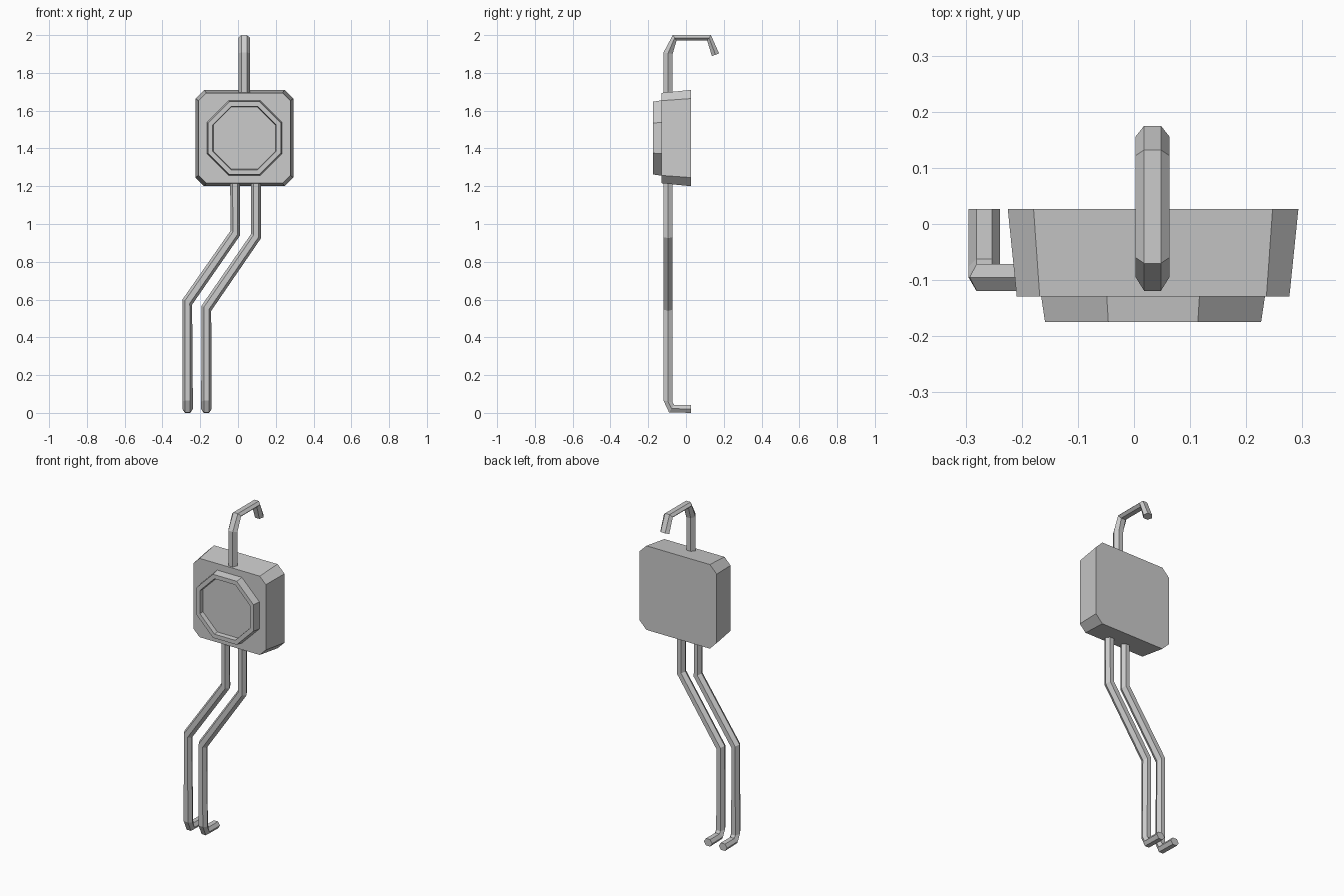
import bpy, bmesh, math
from mathutils import Vector as V

if "Cube" in bpy.data.objects:
    bpy.data.objects.remove(bpy.data.objects["Cube"])


def loft(name, rings):
    """Skin a list of equal-sized point rings and cap both ends."""
    bm = bmesh.new()
    vs = [[bm.verts.new(p) for p in r] for r in rings]
    n = len(vs[0])
    for a, b in zip(vs, vs[1:]):
        for i in range(n):
            j = (i + 1) % n
            bm.faces.new((a[i], a[j], b[j], b[i]))
    bm.faces.new(vs[0])
    bm.faces.new(vs[-1])
    bmesh.ops.recalc_face_normals(bm, faces=bm.faces)
    me = bpy.data.meshes.new(name)
    bm.to_mesh(me)
    bm.free()
    ob = bpy.data.objects.new(name, me)
    bpy.context.collection.objects.link(ob)
    return ob


def hexagon(c, u, v):
    """Hexagonal pipe section: corners along u, flats along v."""
    c, u, v = V(c), V(u), V(v)
    return [c + u, c + u / 2 + v, c - u / 2 + v, c - u, c - u / 2 - v, c + u / 2 - v]


def side_section(x, r, outer, inner):
    """Pipe section bending in the y-z plane, from outer and inner points."""
    o, i = V((x, *outer)), V((x, *inner))
    return hexagon((o + i) / 2, (r, 0, 0), (o - i) / 2)


def front_section(left, right):
    """Pipe section bending in the x-z plane, from left and right points."""
    l, r = V((left[0], -0.095, left[1])), V((right[0], -0.095, right[1]))
    return hexagon((l + r) / 2, (r - l) / 2, (0, -0.024, 0))


CX, CZ = 0.034, 1.455


def chamfered(y, w, h, c):
    pts = [(w, h - c), (w - c, h), (c - w, h), (-w, h - c),
           (-w, c - h), (c - w, -h), (w - c, -h), (w, c - h)]
    return [(CX + x, y, CZ + z) for x, z in pts]


def octagon(y, a):
    return chamfered(y, a, a, a * (1 - math.tan(math.pi / 8)))


# tapered casing with chamfered corners
loft("casing", [chamfered(0.027, 0.259, 0.255, 0.046),
                chamfered(-0.129, 0.243, 0.239, 0.041)])

# octagonal dial with raised rim and recessed face
loft("dial", [octagon(-0.125, 0.2), octagon(-0.175, 0.1925),
              octagon(-0.175, 0.168), octagon(-0.148, 0.165)])

# bent pipe on top
hook = [((-0.119, 1.66), (-0.071, 1.66)), ((-0.119, 1.908), (-0.071, 1.9)),
        ((-0.07, 2.0), (-0.05, 1.971)), ((0.132, 2.0), (0.112, 1.971)),
        ((0.175, 1.903), (0.137, 1.889))]
loft("top_pipe", [side_section(0.033, 0.03, o, i) for o, i in hook])

# two cranked pipes below, each ending in a foot turned to the back
foot = [((-0.119, 0.065), (-0.071, 0.056)), ((-0.09, 0.003), (-0.062, 0.042)),
        ((0.027, 0.0), (0.027, 0.042))]
cranks = {
    "left_pipe": (-0.267, [((-0.042, 1.24), (0.01, 1.24)), ((-0.039, 0.965), (0.01, 0.938)),
                           ((-0.293, 0.602), (-0.243, 0.573))]),
    "right_pipe": (-0.167, [((0.069, 1.24), (0.123, 1.24)), ((0.07, 0.948), (0.122, 0.925)),
                            ((-0.193, 0.567), (-0.142, 0.54))]),
}
for name, (x, bends) in cranks.items():
    loft(name, [front_section(l, r) for l, r in bends]
         + [side_section(x, 0.028, o, i) for o, i in foot])
